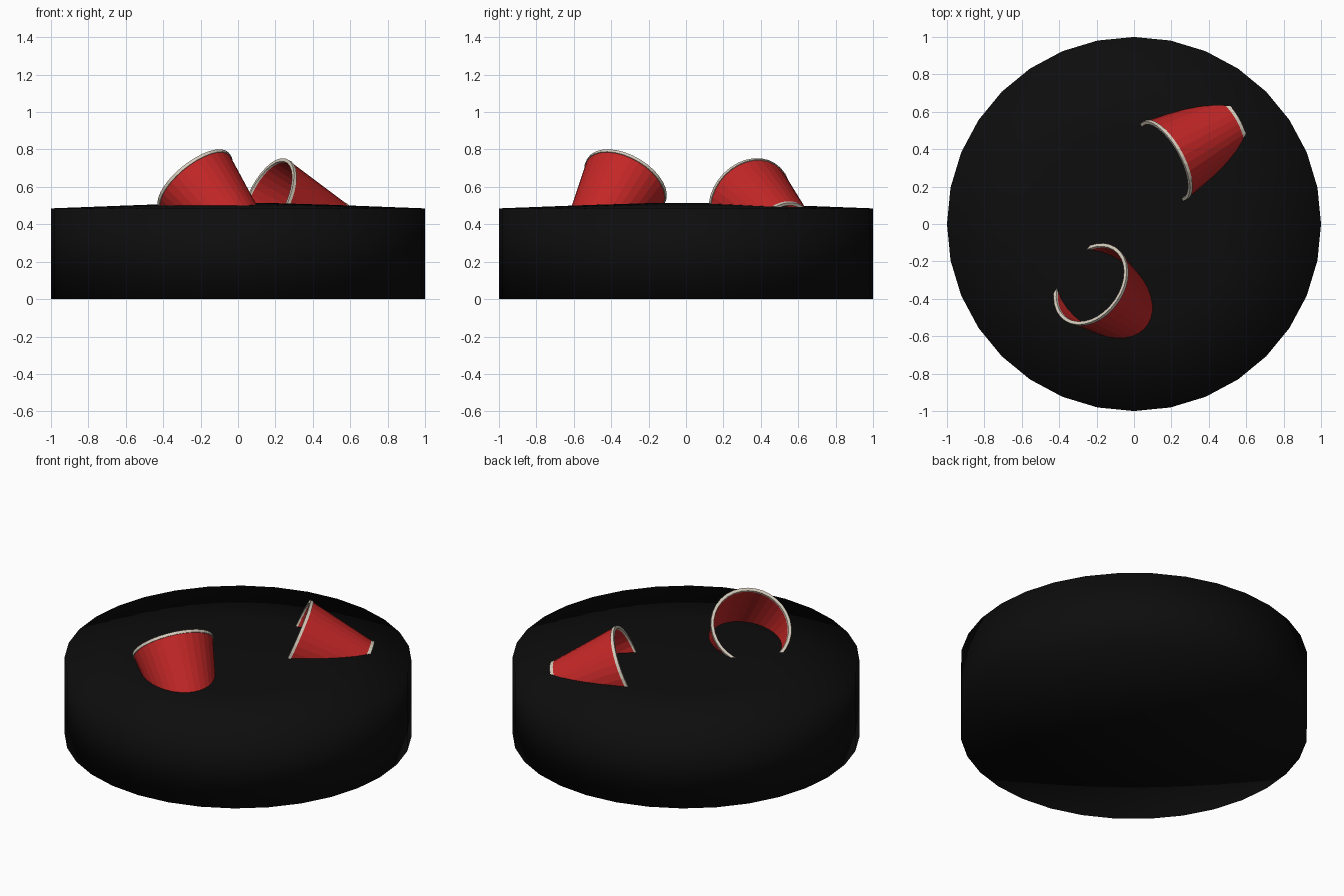
import bpy, bmesh, math
from mathutils import Vector

if "Cube" in bpy.data.objects:
    bpy.data.objects.remove(bpy.data.objects["Cube"])

def material(name, rgb):
    m = bpy.data.materials.new(name)
    m.diffuse_color = (*rgb, 1)
    m.use_nodes = True
    m.node_tree.nodes["Principled BSDF"].inputs["Base Color"].default_value = m.diffuse_color
    return m

black = material("black", (0.004, 0.004, 0.004))
red = material("red", (0.55, 0.02, 0.02))
cream = material("cream white", (0.66, 0.6, 0.5))

def lathe(name, profile, mats, sides=32, mat_ids=None, smooth=False):
    """Spin (radius, height) points around z; mat_ids holds one slot per segment."""
    bm = bmesh.new()
    rings = []
    for r, z in profile:
        if r == 0:
            rings.append([bm.verts.new((0, 0, z))] * sides)
        else:
            rings.append([bm.verts.new((r * math.cos(2 * math.pi * i / sides),
                                        r * math.sin(2 * math.pi * i / sides), z))
                          for i in range(sides)])
    for k in range(len(rings) - 1):
        a, b = rings[k], rings[k + 1]
        for i in range(sides):
            j = (i + 1) % sides
            loop = list(dict.fromkeys((a[i], a[j], b[j], b[i])))
            f = bm.faces.new(loop)
            f.material_index = mat_ids[k] if mat_ids else 0
            f.smooth = smooth
    bmesh.ops.recalc_face_normals(bm, faces=bm.faces)
    me = bpy.data.meshes.new(name)
    bm.to_mesh(me)
    bm.free()
    for m in mats:
        me.materials.append(m)
    ob = bpy.data.objects.new(name, me)
    bpy.context.collection.objects.link(ob)
    return ob

# Thick round disc with a faintly domed top
lathe("disc", [(0, 0), (1, 0), (1, 0.485), (0.5, 0.504), (0.2, 0.513), (0, 0.515)],
      [black], smooth=True)

# Hollow tapered cup, rim centre at the origin: inside, rim, outside, foot
CUP = [(0, -0.405), (0.152, -0.405), (0.219, -0.012), (0.221, 0), (0.239, 0),
       (0.239, -0.018), (0.234, -0.018), (0.166, -0.415), (0.166, -0.435),
       (0.15, -0.435), (0.15, -0.42), (0, -0.42)]
CUP_COLOURS = [0, 0, 1, 1, 1, 1, 0, 1, 1, 1, 0]

def cup(name, rim_centre, opening):
    ob = lathe(name, CUP, [red, cream], mat_ids=CUP_COLOURS)
    ob.rotation_mode = 'QUATERNION'
    ob.rotation_quaternion = Vector((0, 0, 1)).rotation_difference(Vector(opening))
    ob.location = rim_centre

# Two cups half sunk into the disc
cup("front_cup", (-0.235, -0.32, 0.632), (-0.573, 0.414, 0.707))
cup("back_cup", (0.158, 0.335, 0.534), (-0.806, -0.441, 0.393))
